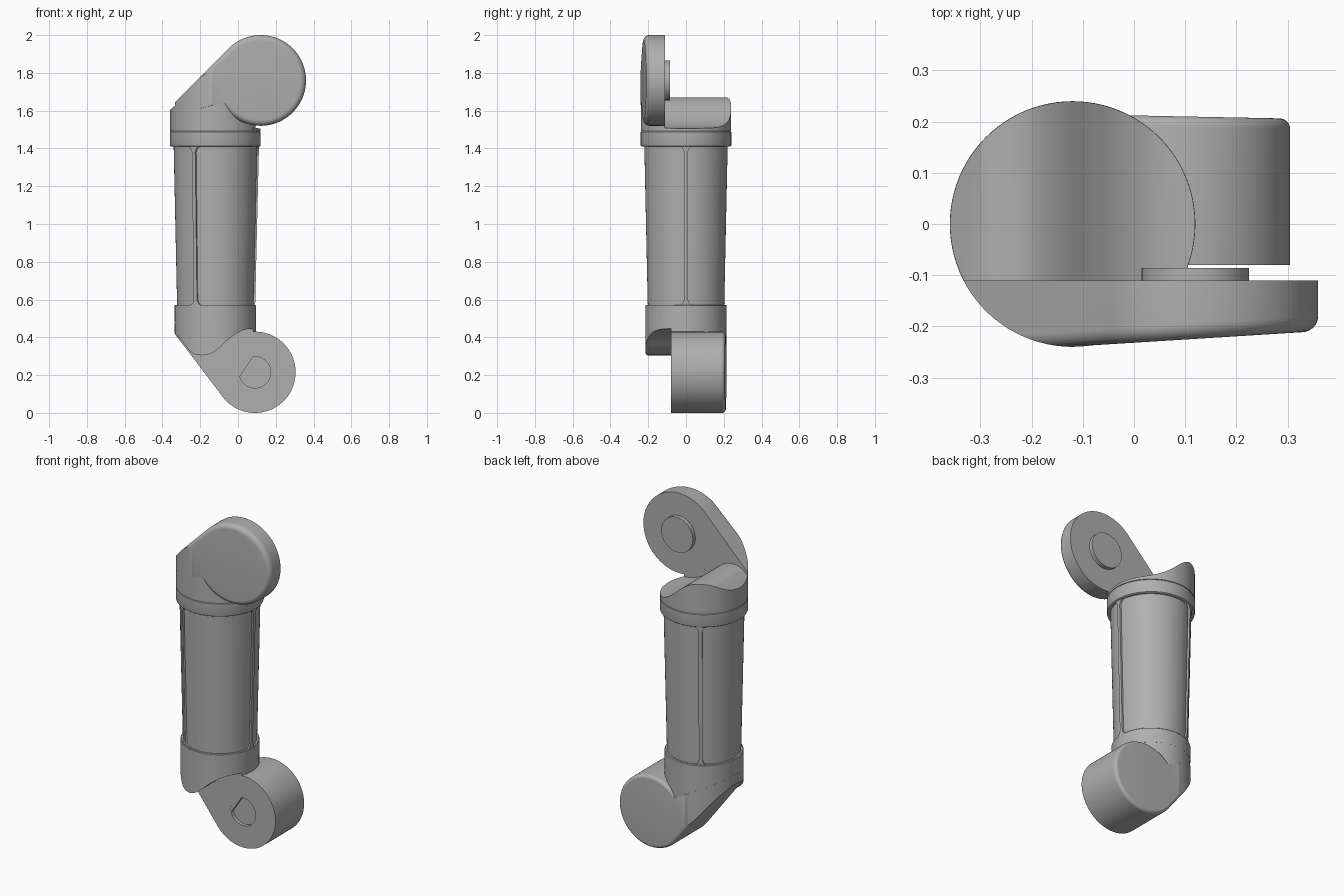
import bpy, bmesh
from math import sin, cos, pi, radians
from mathutils import Vector

AXIS = -0.12      # x of the tube axis
SEG = 96

if "Cube" in bpy.data.objects:
    bpy.data.objects.remove(bpy.data.objects["Cube"])

grey = bpy.data.materials.new("plain grey")
grey.use_nodes = True
tone = (0.43, 0.43, 0.43, 1)
grey.diffuse_color = tone
grey.node_tree.nodes["Principled BSDF"].inputs["Base Color"].default_value = tone


def loft(name, rings):
    """Skin a list of equal closed rings and cap both ends."""
    bm = bmesh.new()
    loops = [[bm.verts.new(p) for p in ring] for ring in rings]
    n = len(loops[0])
    for a, b in zip(loops, loops[1:]):
        for i in range(n):
            j = (i + 1) % n
            bm.faces.new((a[i], a[j], b[j], b[i]))
    bm.faces.new(loops[0])
    bm.faces.new(loops[-1])
    bmesh.ops.recalc_face_normals(bm, faces=bm.faces)
    mesh = bpy.data.meshes.new(name)
    bm.to_mesh(mesh)
    bm.free()
    mesh.materials.append(grey)
    ob = bpy.data.objects.new(name, mesh)
    bpy.context.collection.objects.link(ob)
    return ob


def prism(name, pts, y0, y1):
    return loft(name, [[(x, y, z) for x, z in pts] for y in (y0, y1)])


def lathe(name, profile):
    angles = [2 * pi * i / SEG for i in range(SEG)]
    return loft(name, [[(AXIS + r * cos(a), r * sin(a), z) for a in angles]
                       for r, z in profile])


def arc(cx, cz, r, a0, a1, n=SEG):
    steps = [radians(a0 + (a1 - a0) * i / n) for i in range(n + 1)]
    return [(cx + r * cos(a), cz + r * sin(a)) for a in steps]


def disc(name, centre, r, y0, y1):
    return prism(name, arc(*centre, r, 0, 360 - 360 / SEG, SEG - 1), y0, y1)


def spline(pts, n=5):
    """Smooth curve through the points."""
    p = [Vector(q) for q in [pts[0]] + pts + [pts[-1]]]
    out = []
    for a, b, c, d in zip(p, p[1:], p[2:], p[3:]):
        for i in range(n):
            t = i / n
            q = (2 * b + (c - a) * t + (2 * a - 5 * b + 4 * c - d) * t ** 2
                 + (3 * b - a - 3 * c + d) * t ** 3) / 2
            out.append(tuple(q))
    return out + [pts[-1]]


def boolean(ob, cutter, operation):
    mod = ob.modifiers.new("cut", "BOOLEAN")
    mod.operation, mod.object, mod.solver = operation, cutter, "EXACT"
    graph = bpy.context.evaluated_depsgraph_get()
    mesh = bpy.data.meshes.new_from_object(ob.evaluated_get(graph))
    ob.modifiers.clear()
    ob.data = mesh
    bpy.data.objects.remove(cutter)
    return ob


def joint_plate(name, centre, r, body_r, a0, a1, tip, side, y_in, taper, edge):
    """Disc running into the tube side, with a rounded rim and a slanted face."""
    cx, cz = centre
    outline = arc(cx, cz, r, a0, a1) + [tip]

    def ring(scale, depth):
        pts = [(cx + (x - cx) * scale, cz + (z - cz) * scale) for x, z in outline]
        return [(x, side * (body_r - 0.0005 - taper * (x - AXIS) - depth), z)
                for x, z in pts]

    rings = [[(x, y_in, z) for x, z in outline]]
    for i in range(9):
        a = pi / 2 * i / 8
        rings.append(ring(1 - edge * (1 - cos(a)) / r, edge * (1 - sin(a))))
    plate = loft(name, rings)
    footprint = arc(AXIS, 0, body_r, 90, 270) + [(0.6, -body_r), (0.6, body_r)]
    cutter = loft("footprint", [[(x, y, z) for x, y in footprint]
                                for z in (-0.5, 2.5)])
    return boolean(plate, cutter, "INTERSECT")


def round_block(name, r, z0, z1, pts, y0, y1):
    """Upright cylinder trimmed to a side profile."""
    return boolean(lathe(name, [(r, z0), (r, z1)]),
                   prism("trim", pts, y0, y1), "INTERSECT")


# Upper joint: front plate, filled cheek, saddle behind, hub
top_c, top_r = (0.12, 1.76), 0.24
joint_plate("upper_joint_plate", top_c, top_r, 0.24, -147, 135,
            (-0.4, 1.579), -1, -0.11, 0.0625, 0.03)
round_block("upper_cheek", 0.239, 1.45, 2.1,
            [(-0.4, 1.492), (0.14, 1.492), (0.14, 1.53), (-0.05, 1.9),
             (-0.4, 1.565)], -0.4, -0.1105)
saddle = spline([(-0.30, 1.655), (-0.27, 1.667), (-0.23, 1.67), (-0.19, 1.662),
                 (-0.14, 1.632), (-0.08, 1.58), (-0.02, 1.538), (0.05, 1.512),
                 (0.15, 1.505)])
round_block("upper_saddle", 0.2395, 1.45, 2.1,
            [(0.15, 1.492), (-0.4, 1.492), (-0.4, 1.57)] + saddle, -0.13, 0.4)
disc("upper_hub", top_c, 0.105, -0.12, -0.086)

# Lower joint: thick rear drum with a shallow socket, cheek, saddle in front
low_c, low_r = (0.09, 0.215), 0.215
drum = joint_plate("lower_joint_drum", low_c, low_r, 0.215, 218, 500,
                   (-0.4, 0.505), 1, -0.08, 0.02, 0.02)
boolean(drum, disc("socket", low_c, 0.083, -0.2, -0.06), "DIFFERENCE")
round_block("lower_cheek", 0.2145, 0.02, 0.7,
            [(-0.4, 0.568), (0.14, 0.568), (0.14, 0.39), (-0.05, 0.1),
             (-0.4, 0.52)], -0.0795, 0.4)
saddle = spline([(-0.262, 0.335), (-0.235, 0.313), (-0.19, 0.305),
                 (-0.145, 0.315), (-0.1, 0.345), (-0.05, 0.39), (0.0, 0.425),
                 (0.05, 0.443), (0.15, 0.45)])
round_block("lower_saddle", 0.215, 0.1, 0.7,
            [(0.15, 0.57), (-0.4, 0.57), (-0.4, 0.514)] + saddle, -0.4, -0.06)

# Tube with collars
lathe("upper_collar", [(0.15, 1.41), (0.234, 1.41), (0.2385, 1.413),
                       (0.24, 1.418), (0.24, 1.487), (0.236, 1.492),
                       (0.15, 1.492)])
lathe("lower_collar", [(0.15, 0.48), (0.2152, 0.48), (0.2152, 0.568),
                       (0.211, 0.572), (0.15, 0.572)])
lathe("tube", [(0.202, 0.55), (0.221, 1.43)])

# Three raised ribs between the panels, flared where they meet the collars
for k in range(3):
    c, s = cos(2 * pi * k / 3), sin(2 * pi * k / 3)
    rings = []
    for z, w in [(0.565, 0.04), (0.574, 0.024), (0.583, 0.016), (0.6, 0.01),
                 (1.38, 0.01), (1.397, 0.016), (1.406, 0.024), (1.415, 0.04)]:
        out = 0.211 + 0.02 * (z - 0.57) / 0.84
        rect = [(0.15, -w), (out, -w), (out, w), (0.15, w)]
        rings.append([(AXIS + r * c - t * s, r * s + t * c, z) for r, t in rect])
    loft("tube_rib_%d" % (k + 1), rings)

# Smooth shading with sharp edges kept
for ob in bpy.context.scene.objects:
    ob.select_set(ob.type == "MESH")
    if ob.type == "MESH":
        bpy.context.view_layer.objects.active = ob
bpy.ops.object.shade_smooth_by_angle(angle=radians(30))
